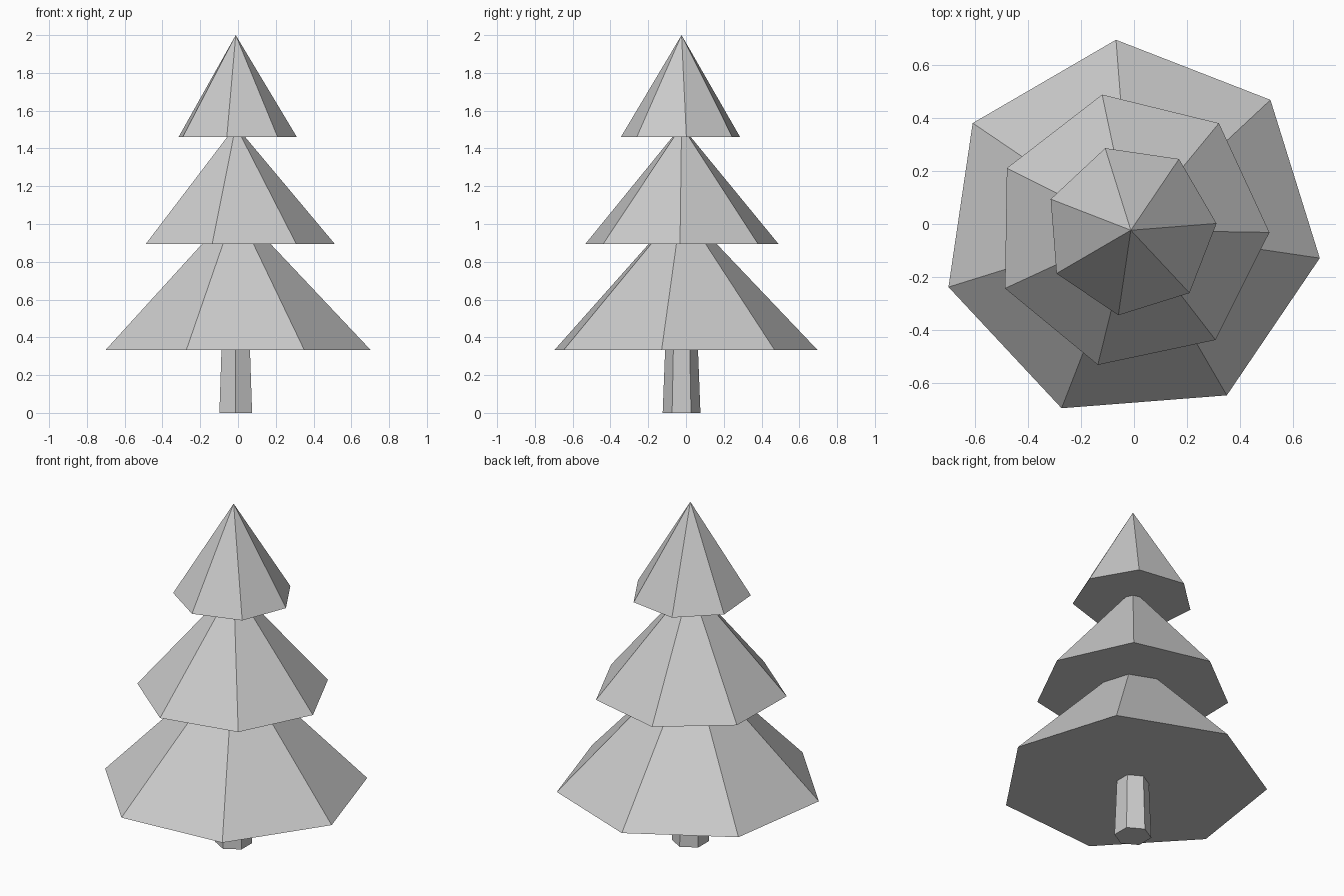
import bpy
import bmesh
from math import radians
from mathutils import Matrix

cube = bpy.data.objects.get("Cube")
if cube:
    bpy.data.objects.remove(cube, do_unlink=True)

# One plain grey for the whole tree
grey = bpy.data.materials.new("light_grey")
grey.use_nodes = True
colour = (0.6, 0.6, 0.6, 1.0)
grey.diffuse_color = colour
grey.node_tree.nodes["Principled BSDF"].inputs["Base Color"].default_value = colour

AXIS_X, AXIS_Y = -0.012, -0.0235


def add_cone(name, sides, r_bottom, r_top, z_bottom, z_top, corner_angle):
    """Closed flat-shaded cone with one base corner at corner_angle degrees from +x."""
    bm = bmesh.new()
    bmesh.ops.create_cone(bm, cap_ends=True, segments=sides, radius1=r_bottom,
                          radius2=r_top, depth=z_top - z_bottom)
    bmesh.ops.remove_doubles(bm, verts=bm.verts, dist=1e-5)
    # Turn the first base corner onto +x, then to the requested angle
    corner = min(bm.verts, key=lambda v: (round(v.co.z, 4), v.index)).co
    turn = Matrix.Rotation(radians(corner_angle), 4, "Z")
    to_x = corner.to_2d().angle_signed((1, 0))
    unturn = Matrix.Rotation(-to_x, 4, "Z")
    if abs((unturn @ corner).y) > 1e-4:
        unturn = Matrix.Rotation(to_x, 4, "Z")
    place = Matrix.Translation((AXIS_X, AXIS_Y, (z_bottom + z_top) / 2))
    bm.transform(place @ turn @ unturn)
    bmesh.ops.recalc_face_normals(bm, faces=bm.faces)
    mesh = bpy.data.meshes.new(name)
    bm.to_mesh(mesh)
    bm.free()
    mesh.materials.append(grey)
    obj = bpy.data.objects.new(name, mesh)
    bpy.context.collection.objects.link(obj)
    return obj


# Tapered six-sided trunk
add_cone("trunk", 6, 0.1, 0.086, 0.0, 0.36, 90)

# Three seven-sided foliage tiers: name, radius, base height, tip height, turn
for name, radius, base, tip, angle in (
    ("lower_foliage", 0.722, 0.333, 1.09, -8.4),
    ("middle_foliage", 0.524, 0.895, 1.52, -0.9),
    ("upper_foliage", 0.325, 1.46, 2.0, 4.5),
):
    add_cone(name, 7, radius, 0.0, base, tip, angle)
